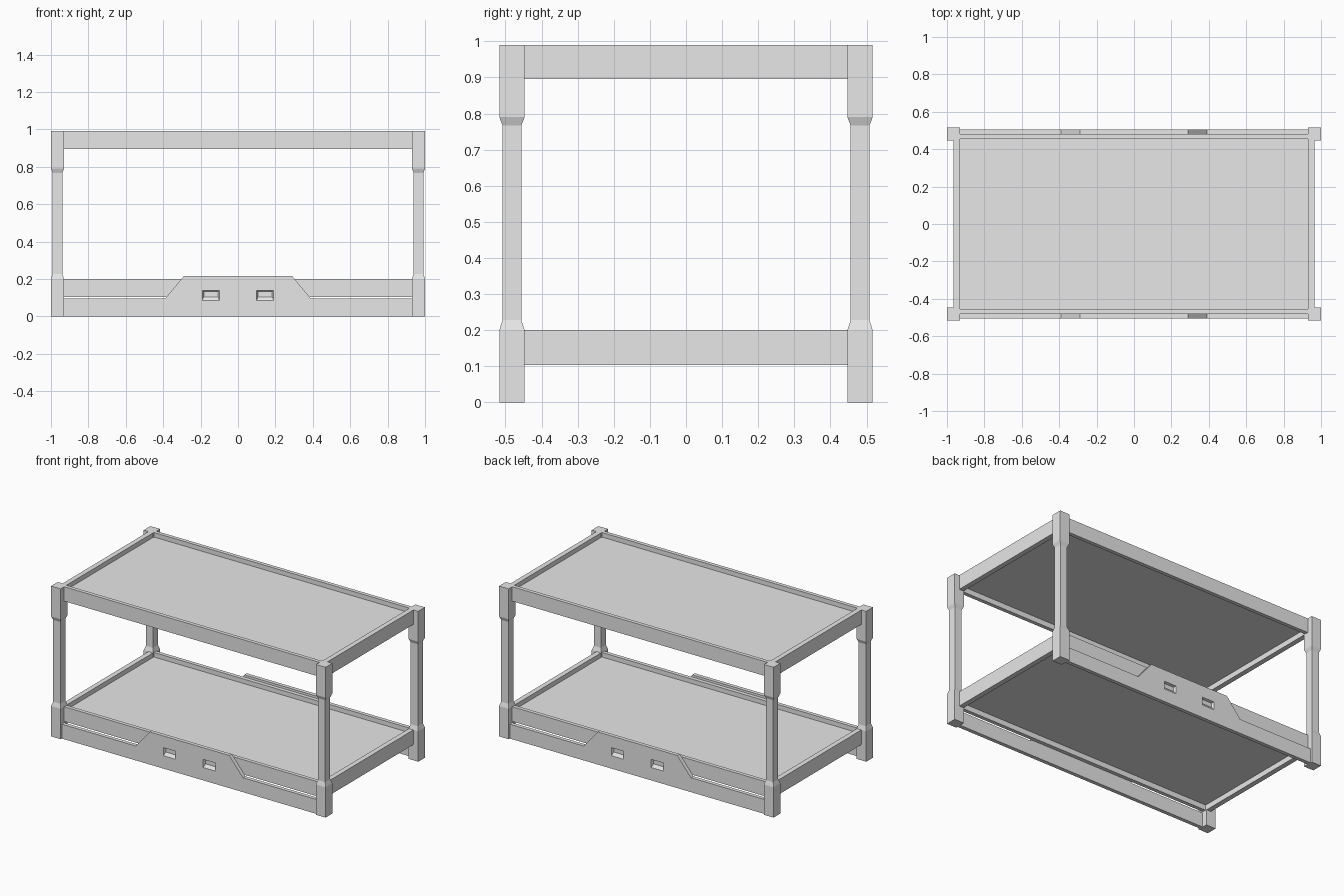
import bpy
import bmesh
from mathutils import Vector

cube = bpy.data.objects.get("Cube")
if cube:
    bpy.data.objects.remove(cube, do_unlink=True)

# Single grey finish
grey = bpy.data.materials.new("light_grey")
grey.use_nodes = True
colour = (0.8, 0.8, 0.8, 1)
grey.diffuse_color = colour
grey.node_tree.nodes["Principled BSDF"].inputs["Base Color"].default_value = colour


def loft(name, rings):
    """Join rings of equal point count into a closed solid."""
    bm = bmesh.new()
    loops = [[bm.verts.new(p) for p in ring] for ring in rings]
    n = len(loops[0])
    for a, b in zip(loops, loops[1:]):
        for i in range(n):
            j = (i + 1) % n
            bm.faces.new((a[i], a[j], b[j], b[i]))
    bm.faces.new(loops[0])
    bm.faces.new(loops[-1])
    bmesh.ops.recalc_face_normals(bm, faces=bm.faces)
    mesh = bpy.data.meshes.new(name)
    bm.to_mesh(mesh)
    bm.free()
    mesh.materials.append(grey)
    obj = bpy.data.objects.new(name, mesh)
    bpy.context.collection.objects.link(obj)
    return obj


def rect(x0, x1, y0, y1, z):
    return [(x0, y0, z), (x1, y0, z), (x1, y1, z), (x0, y1, z)]


def box(name, x, y, z):
    return loft(name, [rect(*sorted(x), *sorted(y), h) for h in z])


SIDES = {"left": 1, "right": -1}
ENDS = {"front": -1, "back": 1}

# Corner posts: thick ends tapering to a slimmer shaft
POST = [(0, 0), (0.2, 0), (0.228, 0.009), (0.767, 0.009), (0.79, 0), (0.99, 0)]
for end, sy in ENDS.items():
    for side, sx in SIDES.items():
        rings = []
        for z, inset in POST:
            xs = sorted((sx * (0.93 + inset), sx * (1 - inset)))
            ys = sorted((sy * (0.447 + inset), sy * (0.517 - inset)))
            rings.append(rect(*xs, *ys, z))
        loft(f"{end}_{side}_post", rings)

# Two shelves, each a recessed panel framed by rails
for level, low, high in (("lower", 0.103, 0.2), ("upper", 0.895, 0.99)):
    box(f"{level}_shelf_panel", (-0.94, 0.94), (-0.46, 0.46), (low + 0.035, high - 0.03))
    for end, sy in ENDS.items():
        box(f"{level}_{end}_rail", (-0.935, 0.935), (sy * 0.455, sy * 0.48), (low, high))
    for side, sx in SIDES.items():
        box(f"{level}_{side}_rail", (sx * 0.932, sx * 0.965), (-0.455, 0.455), (low, high))

# Skirt boards with a raised centre and two tapered pockets
half = [(0.935, 0), (0.935, 0.095), (0.39, 0.095), (0.29, 0.215)]
outline = half + [(-x, z) for x, z in reversed(half)]
for end, sy in ENDS.items():
    skirt = loft(f"{end}_skirt", [[(x, sy * y, z) for x, z in outline]
                                  for y in (0.48, 0.505)])
    for cx in (-0.145, 0.145):
        rings = []
        for y, w, z0, z1 in ((0.49, 0.038, 0.105, 0.133), (0.505, 0.045, 0.085, 0.138),
                             (0.52, 0.045, 0.085, 0.138)):
            rings.append([(cx - w, sy * y, z0), (cx + w, sy * y, z0),
                          (cx + w, sy * y, z1), (cx - w, sy * y, z1)])
        cutter = loft("pocket_cutter", rings)
        cutter.hide_render = True
        cut = skirt.modifiers.new("pocket", 'BOOLEAN')
        cut.operation = 'DIFFERENCE'
        cut.solver = 'EXACT'
        cut.object = cutter
        bpy.context.view_layer.objects.active = skirt
        bpy.ops.object.modifier_apply(modifier=cut.name)
        bpy.data.objects.remove(cutter, do_unlink=True)
